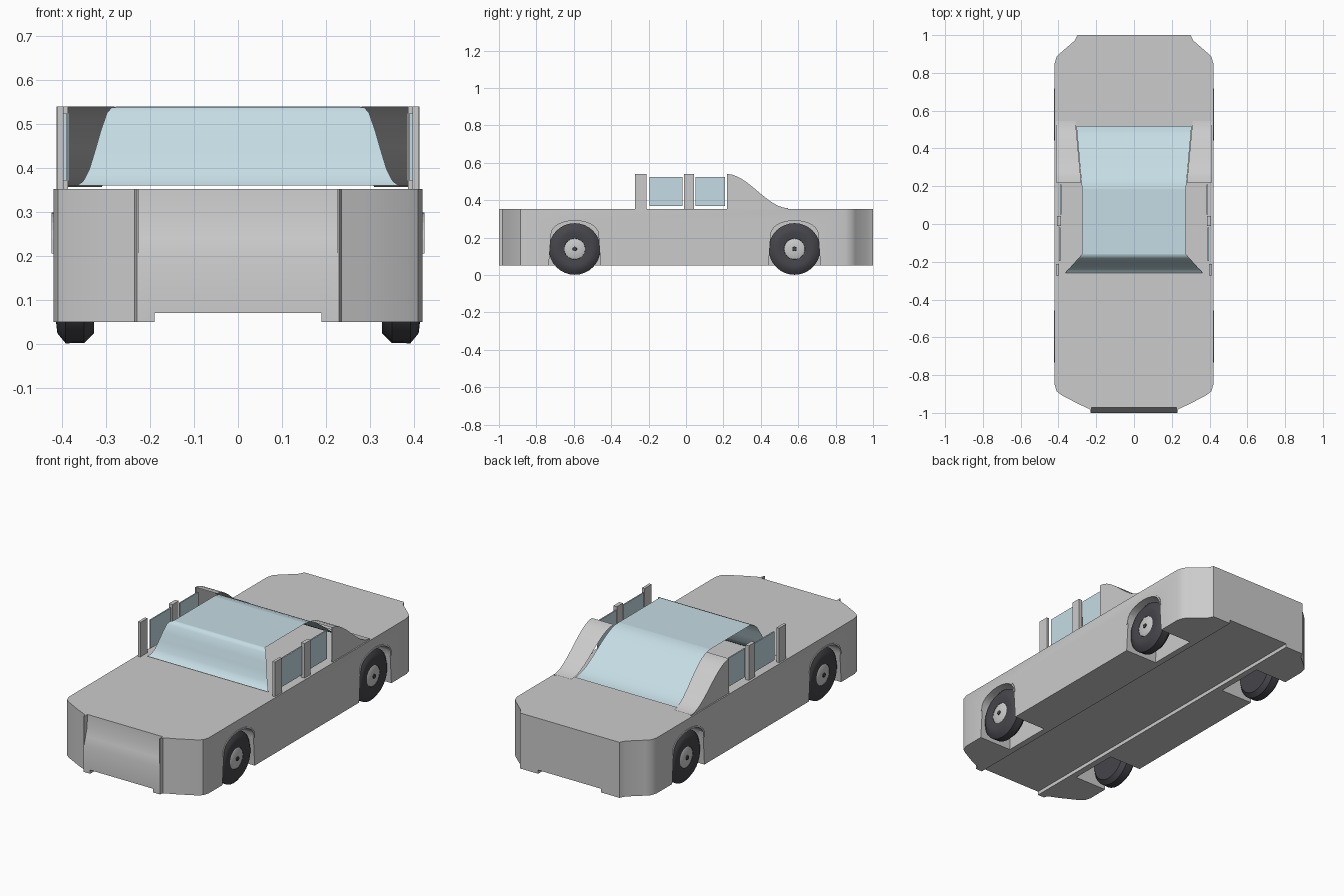
import bpy, bmesh, math
from mathutils import Vector

if "Cube" in bpy.data.objects:
    bpy.data.objects.remove(bpy.data.objects["Cube"])


def material(name, rgb):
    m = bpy.data.materials.new(name)
    m.diffuse_color = (*rgb, 1)
    m.use_nodes = True
    m.node_tree.nodes["Principled BSDF"].inputs["Base Color"].default_value = m.diffuse_color
    return m


GLASS = material("glass", (0.56, 0.72, 0.78))
RUBBER = material("rubber", (0.06, 0.06, 0.07))
METAL = material("metal", (0.72, 0.72, 0.75))


def make(name, verts, faces, mat=None, smooth=None, recalc=True):
    me = bpy.data.meshes.new(name)
    me.from_pydata(verts, [], faces)
    if recalc:
        bm = bmesh.new()
        bm.from_mesh(me)
        bmesh.ops.recalc_face_normals(bm, faces=bm.faces)
        bm.to_mesh(me)
        bm.free()
    ob = bpy.data.objects.new(name, me)
    bpy.context.collection.objects.link(ob)
    if mat:
        me.materials.append(mat)
    if smooth:
        shade(ob, smooth)
    return ob


def shade(ob, angle):
    bpy.ops.object.select_all(action='DESELECT')
    ob.select_set(True)
    bpy.context.view_layer.objects.active = ob
    bpy.ops.object.shade_smooth_by_angle(angle=math.radians(angle))


def prism(name, profile, axis, lo, hi, mat=None, smooth=None):
    """Extrude a closed 2D profile along x or z."""
    n = len(profile)
    put = (lambda a, b, d: (d, a, b)) if axis == 'x' else (lambda a, b, d: (a, b, d))
    verts = [put(a, b, d) for d in (lo, hi) for a, b in profile]
    faces = [tuple(range(n)), tuple(range(n, 2 * n))]
    faces += [(i, (i + 1) % n, n + (i + 1) % n, n + i) for i in range(n)]
    return make(name, verts, faces, mat, smooth)


def box(name, x, y, z, mat=None):
    return prism(name, [(y[0], z[0]), (y[1], z[0]), (y[1], z[1]), (y[0], z[1])],
                 'x', x[0], x[1], mat)


def sheet(name, rows, mat=None):
    """Loft rows of (x0, x1, y, z) into a curved sheet facing up."""
    verts = [v for x0, x1, y, z in rows for v in ((x0, y, z), (x1, y, z))]
    faces = [(2 * i, 2 * i + 1, 2 * i + 3, 2 * i + 2) for i in range(len(rows) - 1)]
    a, b, c = (Vector(verts[i]) for i in faces[0][:3])
    if (b - a).cross(c - b).z < 0:
        faces = [f[::-1] for f in faces]
    return make(name, verts, faces, mat, 40, recalc=False)


def lathe(name, profile, y, z, mat, n=32):
    """Spin (x, radius) points about a wheel axle."""
    k = len(profile)
    verts = [(x, y + r * math.cos(t), z + r * math.sin(t))
             for t in (2 * math.pi * i / n for i in range(n)) for x, r in profile]
    faces = [(i * k + j, i * k + j + 1, (i + 1) % n * k + j + 1, (i + 1) % n * k + j)
             for i in range(n) for j in range(k - 1)]
    faces += [tuple(i * k for i in range(n)), tuple(i * k + k - 1 for i in range(n))]
    return make(name, verts, faces, mat, 35)


def smoothstep(t):
    return t * t * (3 - 2 * t)


# Body: extruded plan outline
half = [(0.23, -1), (0.235, -0.98), (0.30, -0.95), (0.385, -0.905), (0.41, -0.885),
        (0.42, -0.85), (0.42, 0.85), (0.41, 0.885), (0.39, 0.905), (0.315, 0.97), (0.30, 1)]
body = prism("car_body", half + [(-x, y) for x, y in reversed(half)], 'z', 0.05, 0.352)

# Cutters: sloping nose panel, raised floor, wheel wells
AXLES = (-0.595, 0.58)
nose = [(-1.1, 0.195), (-1, 0.195), (-0.987, 0.24), (-0.975, 0.28), (-0.97, 0.36),
        (-0.97, 0.4), (-1.1, 0.4)]
cutters = [prism("nose_cutter", nose, 'x', -0.226, 0.226),
           box("floor_cutter", (-0.19, 0.19), (-1.1, 1.1), (0, 0.07))]
for s in (-1, 1):
    for y in AXLES:
        arch = [(y + 0.128 * math.cos(math.pi * i / 12), 0.205 + 0.085 * math.sin(math.pi * i / 12) ** 0.8)
                if 0 < i < 12 else (y + 0.128 * (1 - i / 6), 0.205) for i in range(13)]
        arch += [(y - 0.142, 0.0), (y + 0.142, 0.0)]
        cutters.append(prism("well_cutter", arch, 'x', s * 0.225, s * 0.6))
        # Thin trim around the wheel arch
        outer = [(y + (a - y) * 1.07, 0.205 + (b - 0.205) * 1.1) for a, b in arch[:13]]
        prism("arch_trim", arch[:13] + outer[::-1], 'x', s * 0.40, s * 0.424)

bpy.context.view_layer.objects.active = body
for c in cutters:
    m = body.modifiers.new("cut", 'BOOLEAN')
    m.operation, m.solver, m.object = 'DIFFERENCE', 'EXACT', c
    bpy.ops.object.modifier_apply(modifier=m.name)
    bpy.data.objects.remove(c)
shade(body, 35)

# Wheels
for s in (-1, 1):
    for y in AXLES:
        tire = [(0.328, 0.06), (0.328, 0.115), (0.35, 0.137), (0.392, 0.138),
                (0.411, 0.115), (0.414, 0.09), (0.408, 0.056), (0.395, 0.055)]
        lathe("tire", [(s * x, r) for x, r in tire], y, 0.139, RUBBER)
        hub = [(0.39, 0.056), (0.407, 0.055), (0.411, 0.045), (0.413, 0.014)]
        lathe("hub", [(s * x, r) for x, r in hub], y, 0.139, METAL)
        lathe("hub_cap", [(s * 0.41, 0.013), (s * 0.417, 0.011)], y, 0.139, RUBBER, 16)

# Windshield, roof and rear glass
front = [(0.365, 0.36), (0.352, 0.37), (0.338, 0.397), (0.325, 0.44), (0.312, 0.485),
         (0.298, 0.525), (0.288, 0.537), (0.275, 0.54)]
sheet("windshield", [(-x, x, -0.26 + (0.365 - x) / 0.9, z) for x, z in front], GLASS)
sheet("roof_glass", [(-0.275, 0.275, -0.16, 0.54), (-0.275, 0.275, 0.185, 0.54)], GLASS)
steps = [i / 12 for i in range(13)]
sheet("rear_glass", [(-0.275 - 0.03 * t, 0.275 + 0.03 * t, 0.185 + 0.335 * t,
                      0.54 - 0.18 * smoothstep(t)) for t in steps], GLASS)

for s in (-1, 1):
    # Rear buttress: curved top with an outer wall
    rows = [(0.28 + 0.03 * t, 0.413, 0.22 + 0.325 * t, 0.54 - 0.183 * smoothstep(t)) for t in steps]
    sheet("buttress_top", [(s * a, s * b, y, z) for a, b, y, z in rows])
    wall = [(y, z) for _, _, y, z in rows] + [(0.545, 0.352), (0.22, 0.352)]
    prism("buttress_wall", wall, 'x', s * 0.408, s * 0.413)
    # Pillars and side windows
    box("front_pillar", (s * 0.397, s * 0.412), (-0.272, -0.212), (0.35, 0.54))
    box("middle_pillar", (s * 0.387, s * 0.408), (-0.01, 0.042), (0.35, 0.54))
    box("front_window", (s * 0.390, s * 0.397), (-0.195, -0.018), (0.37, 0.525), GLASS)
    box("rear_window", (s * 0.384, s * 0.391), (0.05, 0.208), (0.37, 0.525), GLASS)
